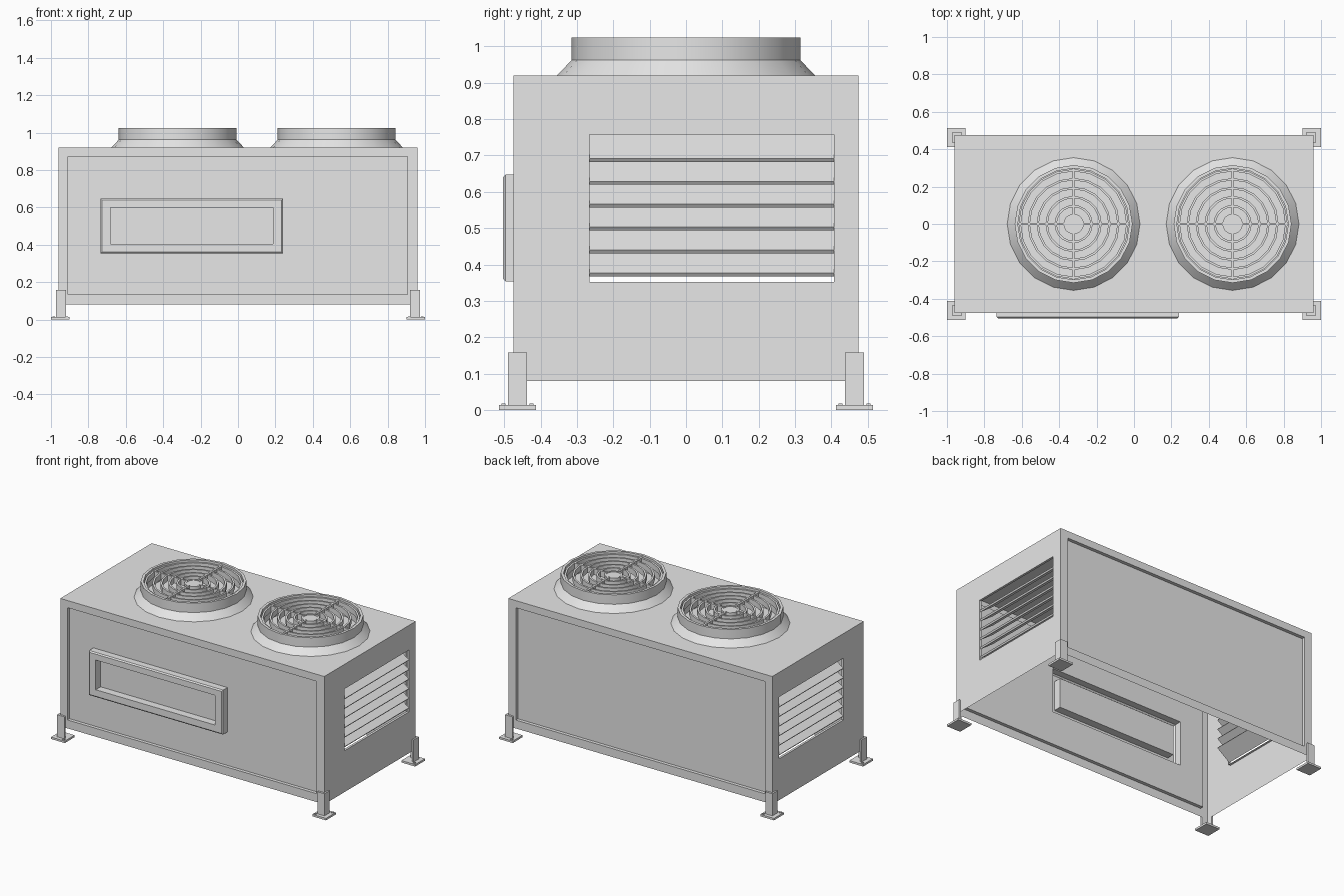
import bpy, bmesh, math
from mathutils import Vector

cube = bpy.data.objects.get("Cube")
if cube:
    bpy.data.objects.remove(cube, do_unlink=True)

grey = bpy.data.materials.new("light_grey_metal")
grey.use_nodes = True
colour = (0.8, 0.8, 0.8, 1)
grey.diffuse_color = colour
grey.node_tree.nodes["Principled BSDF"].inputs["Base Color"].default_value = colour

W, D, BASE, TOP = 0.96, 0.475, 0.08, 0.92


def finish(name, bm, smooth=False):
    bmesh.ops.remove_doubles(bm, verts=bm.verts, dist=0.0001)
    bmesh.ops.recalc_face_normals(bm, faces=bm.faces)
    mesh = bpy.data.meshes.new(name)
    bm.to_mesh(mesh)
    bm.free()
    mesh.materials.append(grey)
    obj = bpy.data.objects.new(name, mesh)
    bpy.context.collection.objects.link(obj)
    if smooth:
        bpy.ops.object.select_all(action='DESELECT')
        obj.select_set(True)
        bpy.context.view_layer.objects.active = obj
        bpy.ops.object.shade_smooth_by_angle(angle=math.radians(30))
    return obj


def loft(bm, loops, fill=False, closed=False):
    """Bridge successive point loops with quads."""
    rings = [[bm.verts.new(p) for p in loop] for loop in loops]
    pairs = list(zip(rings, rings[1:]))
    if closed:
        pairs.append((rings[-1], rings[0]))
    for a, b in pairs:
        n = len(a)
        for i in range(n):
            j = (i + 1) % n
            bm.faces.new((a[i], a[j], b[j], b[i]))
    if fill:
        bm.faces.new(rings[-1])


def wall_rect(axis, rect, pos):
    """Upright rectangle facing along the given axis."""
    u0, u1, z0, z1 = rect
    corners = [(u0, z0), (u1, z0), (u1, z1), (u0, z1)]
    return [(u, pos, z) if axis == 'y' else (pos, u, z) for u, z in corners]


def box(bm, lo, hi):
    x0, x1 = sorted((lo[0], hi[0]))
    y0, y1 = sorted((lo[1], hi[1]))
    rects = [[(x0, y0, z), (x1, y0, z), (x1, y1, z), (x0, y1, z)]
             for z in (lo[2], hi[2])]
    loft(bm, rects, fill=True)
    bm.faces.new([bm.verts.new(p) for p in rects[0]])


def lathe(bm, profile, centre, steps, closed=False):
    loops = []
    for r, z in profile:
        angles = [2 * math.pi * i / steps for i in range(steps)]
        loops.append([(centre + r * math.cos(a), r * math.sin(a), z) for a in angles])
    loft(bm, loops, closed=closed)


# Cabinet shell, open underneath, with recessed panels and side openings
bm = bmesh.new()
face = (-W, W, BASE, TOP)
panel = (-0.908, 0.905, 0.135, 0.873)
vent_out = (-0.735, 0.24, 0.354, 0.647)
vent_bevel = (-0.727, 0.232, 0.362, 0.639)
vent_in = (-0.682, 0.186, 0.405, 0.6)
recess = D - 0.022
front = [(face, D), (panel, D), (panel, recess), (vent_out, recess),
         (vent_out, 0.497), (vent_bevel, 0.504), (vent_in, 0.504), (vent_in, recess)]
loft(bm, [wall_rect('y', r, -p) for r, p in front], fill=True)
loft(bm, [wall_rect('y', r, p) for r, p in front[:3]], fill=True)
opening = (-0.265, 0.407, 0.352, 0.758)
for s in (-1, 1):
    side = [((-D, D, BASE, TOP), W), (opening, W), (opening, W - 0.015)]
    loft(bm, [wall_rect('x', r, s * p) for r, p in side])
bm.faces.new([bm.verts.new(p) for p in
              ((-W, -D, TOP), (W, -D, TOP), (W, D, TOP), (-W, D, TOP))])
finish("cabinet", bm)

# Sloping louver slats on both ends
for s, label in ((1, "left"), (-1, "right")):
    bm = bmesh.new()
    for i in range(6):
        tip = Vector((W - 0.002, 0.692 - 0.063 * i))
        inner = tip + Vector((-0.09, 0.066))
        drop = Vector((-0.007, -0.0095))
        section = [tip, inner, inner + drop, tip + drop]
        ends = [[(s * p.x, y, p.y) for p in section] for y in opening[:2]]
        loft(bm, ends, fill=True)
        bm.faces.new([bm.verts.new(p) for p in ends[0]])
    finish(label + "_louvers", bm)

# Fan collars and their grilles
for cx, label in ((-0.323, "right"), (0.527, "left")):
    bm = bmesh.new()
    lathe(bm, [(0.355, TOP), (0.315, 0.962), (0.315, 1.024),
               (0.298, 1.024), (0.298, TOP)], cx, 20)
    finish(label + "_fan_collar", bm, smooth=True)

    low, high, t = 0.975, 1.012, 0.006
    bm = bmesh.new()
    for k in range(1, 7):
        r = 0.048 * k
        lathe(bm, [(r - t, low), (r + t, low), (r + t, high), (r - t, high)],
              cx, 20, closed=True)
    bmesh.ops.create_circle(bm, cap_ends=True, segments=20, radius=0.044)
    hub = bm.verts[:][-20:]
    bmesh.ops.translate(bm, verts=hub, vec=(cx, 0, high - 0.003))
    for s in (-1, 1):
        box(bm, (cx + s * 0.045, -t, low), (cx + s * 0.3, t, high + 0.002))
        box(bm, (cx - t, s * 0.045, low), (cx + t, s * 0.3, high + 0.002))
    finish(label + "_fan_grille", bm, smooth=True)

# Angle-iron legs on bolted foot plates
for sx, side in ((1, "left"), (-1, "right")):
    for sy, end in ((1, "back"), (-1, "front")):
        bm = bmesh.new()
        corner = [(0.972, 0.49), (0.92, 0.49), (0.92, 0.477),
                  (0.961, 0.477), (0.961, 0.437), (0.972, 0.437)]
        rings = [[(sx * x, sy * y, z) for x, y in corner] for z in (0.012, 0.158)]
        loft(bm, rings, fill=True)
        finish(f"{end}_{side}_leg", bm)

        bm = bmesh.new()
        box(bm, (sx * 0.9, sy * 0.412, 0), (sx, sy * 0.514, 0.013))
        for bx, by in ((0.985, 0.425), (0.915, 0.502)):
            box(bm, (sx * (bx - 0.006), sy * (by - 0.006), 0.013),
                (sx * (bx + 0.006), sy * (by + 0.006), 0.018))
        finish(f"{end}_{side}_foot", bm)
